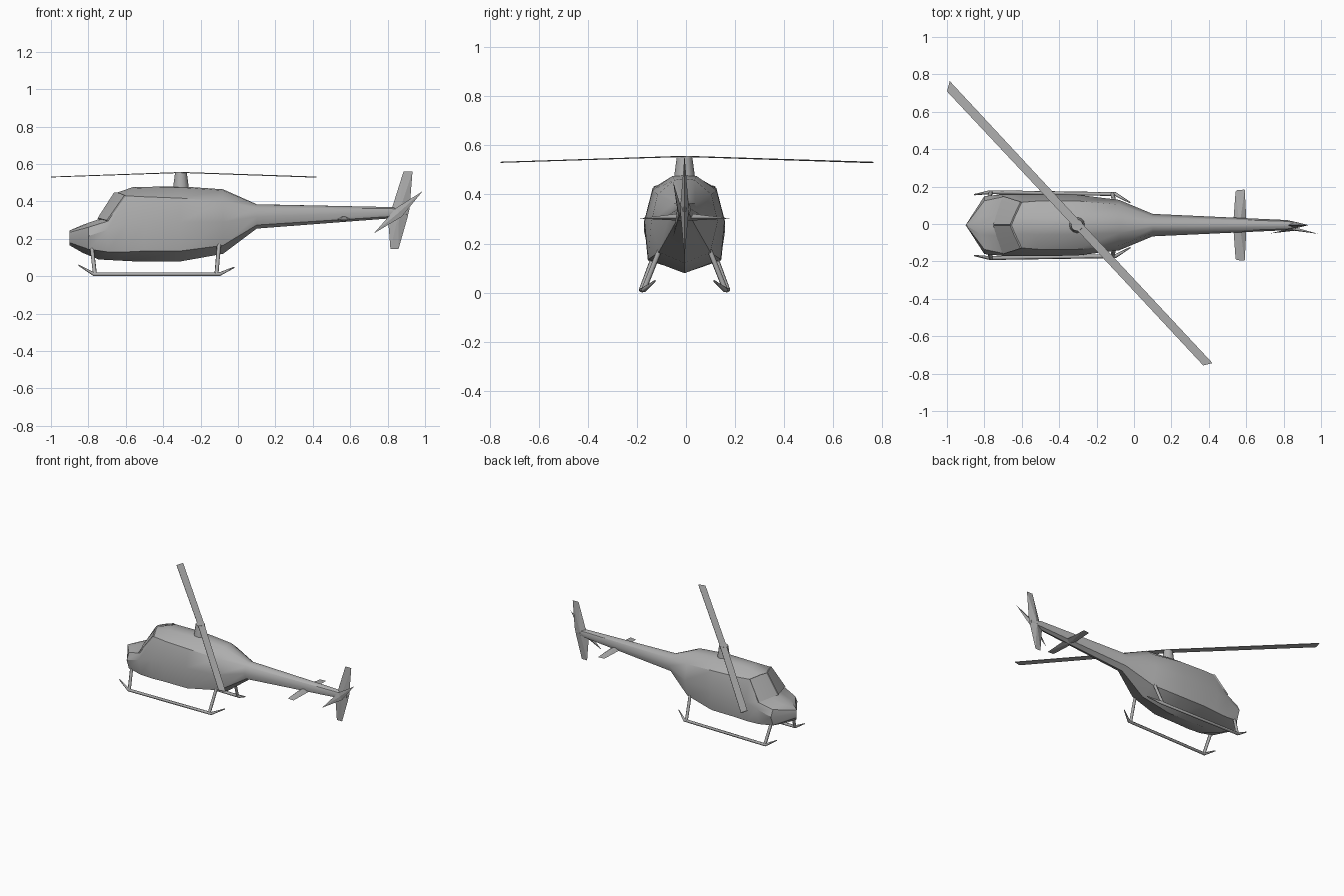
import bpy, bmesh, math

if "Cube" in bpy.data.objects:
    bpy.data.objects.remove(bpy.data.objects["Cube"])

OFF_Y = -0.006  # common side offset of the airframe

grey = bpy.data.materials.new("light_grey")
grey.diffuse_color = (0.42, 0.42, 0.42, 1)
grey.use_nodes = True
grey.node_tree.nodes["Principled BSDF"].inputs["Base Color"].default_value = grey.diffuse_color


def finish(name, verts, faces, smooth=None):
    """Build a clean mesh object from points and faces."""
    bm = bmesh.new()
    vs = [bm.verts.new((x, y + OFF_Y, z)) for x, y, z in verts]
    for f in faces:
        bm.faces.new([vs[i] for i in f])
    bmesh.ops.remove_doubles(bm, verts=bm.verts, dist=0.0005)
    bmesh.ops.recalc_face_normals(bm, faces=bm.faces)
    me = bpy.data.meshes.new(name)
    bm.to_mesh(me)
    bm.free()
    me.materials.append(grey)
    ob = bpy.data.objects.new(name, me)
    bpy.context.collection.objects.link(ob)
    if smooth:
        bpy.ops.object.select_all(action='DESELECT')
        ob.select_set(True)
        bpy.context.view_layer.objects.active = ob
        bpy.ops.object.shade_smooth_by_angle(angle=math.radians(smooth))
    return ob


def tube(name, pts, radius, tip=1.0):
    """Round bar along a path, optionally thinner at its ends."""
    cu = bpy.data.curves.new(name, 'CURVE')
    cu.dimensions = '3D'
    cu.bevel_depth = radius
    cu.bevel_resolution = 1
    cu.use_fill_caps = True
    sp = cu.splines.new('POLY')
    sp.points.add(len(pts) - 1)
    for i, (x, y, z) in enumerate(pts):
        sp.points[i].co = (x, y + OFF_Y, z, 1)
        sp.points[i].radius = tip if i in (0, len(pts) - 1) else 1.0
    cu.materials.append(grey)
    ob = bpy.data.objects.new(name, cu)
    bpy.context.collection.objects.link(ob)


def lens(name, outline, front, back):
    """Thin plate that swells to a point on both faces."""
    n = len(outline)
    faces = []
    for i in range(n):
        j = (i + 1) % n
        faces += [(i, j, n), (j, i, n + 1)]
    return finish(name, outline + [front, back], faces)


# Fuselage stations: centre x, side x, top z, shoulder y z, side y z, chine y z, keel z
STATIONS = [
    (-.90, -.90, .245, 0, .235, 0, .21, 0, .18, .165),
    (-.83, -.80, .275, .13, .262, .155, .215, .13, .145, .125),
    (-.745, -.695, .305, .152, .295, .165, .25, .14, .13, .09),
    (-.655, -.60, .445, .122, .43, .165, .28, .147, .13, .085),
    (-.56, -.50, .477, .13, .425, .165, .29, .15, .135, .08),
    (-.31, -.31, .481, .13, .418, .163, .29, .148, .135, .079),
    (-.08, -.08, .465, .11, .40, .135, .29, .105, .165, .12),
    (.10, .10, .385, .043, .366, .06, .32, .043, .274, .255),
    (.82, .82, .37, .02, .362, .027, .34, .02, .32, .31),
    (.90, .90, .35, .006, .348, .008, .34, .006, .332, .33),
]


def half_ring(s):
    xc, xs, zt, ya, za, yb, zb, yc, zc, zk = s
    crown = (xc + .35 * (xs - xc), .38 * ya, zt - .1 * (zt - za))
    return [(xc, 0, zt), crown, (xs, ya, za), (xs, yb, zb), (xs, yc, zc), (xc, 0, zk)]


# Fuselage and tail boom
rings = []
for s in STATIONS:
    h = half_ring(s)
    rings.append(h + [(x, -y, z) for x, y, z in h[-2:0:-1]])
n = len(rings[0])
verts = [p for r in rings for p in r]
faces = []
for i in range(1, len(rings) - 1):
    for j in range(n):
        k = (j + 1) % n
        faces.append((i * n + j, i * n + k, (i + 1) * n + k, (i + 1) * n + j))
# nose wedge meets in one upright edge
for j in range(n):
    k = (j + 1) % n
    faces.append((j, k, n + k, n + j))
faces.append(tuple(range((len(rings) - 1) * n, len(rings) * n)))
finish("fuselage", verts, faces, 38)

# Windscreen panels, one each side of the centre line
for side, label in ((1, "left"), (-1, "right")):
    lo, hi = half_ring(STATIONS[2])[:3], half_ring(STATIONS[3])[:3]
    pts = [(x, side * y, z) for x, y, z in lo + hi]
    # raise the panel slightly off the skin and give it an edge
    outer = [(x - .007, y + side * .003, z + .004) for x, y, z in pts]
    quads = [(0, 1, 4, 3), (1, 2, 5, 4)]
    shell = quads + [tuple(i + 6 for i in q) for q in quads]
    rim = [0, 1, 2, 5, 4, 3]
    for a, b in zip(rim, rim[1:] + rim[:1]):
        shell.append((a, b, b + 6, a + 6))
    finish("windscreen_" + label, pts + outer, shell, 30)

# Rotor mast
seg = 12
mast = []
for r, z in ((.044, .46), (.031, .557)):
    for i in range(seg):
        a = 2 * math.pi * i / seg
        mast.append((-.305 + r * math.cos(a), r * math.sin(a), z))
mf = [(i, (i + 1) % seg, seg + (i + 1) % seg, seg + i) for i in range(seg)]
mf += [tuple(range(seg)), tuple(range(seg, 2 * seg))]
finish("rotor_mast", mast, mf, 40)

# Main rotor, drooping from the hub towards both tips
plan = [(-1.0, .715, .529), (-.318, -.012, .553), (.37, -.75, .529),
        (.42, -.738, .529), (-.282, .014, .553), (-.985, .77, .529)]
rv = plan + [(x, y, z + .004) for x, y, z in plan]
rf = [(0, 1, 4, 5), (1, 2, 3, 4), (6, 7, 10, 11), (7, 8, 9, 10)]
rf += [(i, (i + 1) % 6, 6 + (i + 1) % 6, 6 + i) for i in range(6)]
finish("main_rotor", rv, rf)

# Tail fin
fin = [(.815, 0, .145), (.858, 0, .145), (.905, 0, .31), (.917, 0, .36),
       (.933, 0, .56), (.885, 0, .56), (.825, 0, .37), (.802, 0, .31)]
lens("tail_fin", fin, (.86, -.018, .34), (.86, .018, .34))

# Tail rotor: two pointed blades leaning outwards from the fin
blades = [(.725, -.045, .228), (.875, -.024, .318), (.987, -.047, .455), (.845, -.024, .365)]
lens("tail_rotor", blades, (.86, -.03, .341), (.86, -.012, .341))

# Horizontal stabiliser
stab = [(.53, 0, .305), (.543, -.18, .302), (.55, -.187, .302), (.592, -.19, .302),
        (.602, 0, .305), (.592, .19, .302), (.55, .187, .302), (.543, .18, .302)]
lens("stabiliser", stab, (.565, 0, .325), (.565, 0, .292))

# Landing gear, mirrored left and right
for side, label in ((1, "left"), (-1, "right")):
    def m(*pts):
        return [(x, side * y, z) for x, y, z in pts]
    tube("skid_" + label, m((-.853, .163, .06), (-.77, .176, .0105), (-.10, .166, .0105),
                            (-.02, .12, .048)), .0105, .35)
    tube("front_strut_" + label, m((-.765, .175, .012), (-.782, .12, .16)), .011)
    tube("rear_strut_" + label, m((-.115, .166, .012), (-.10, .095, .19)), .011)
